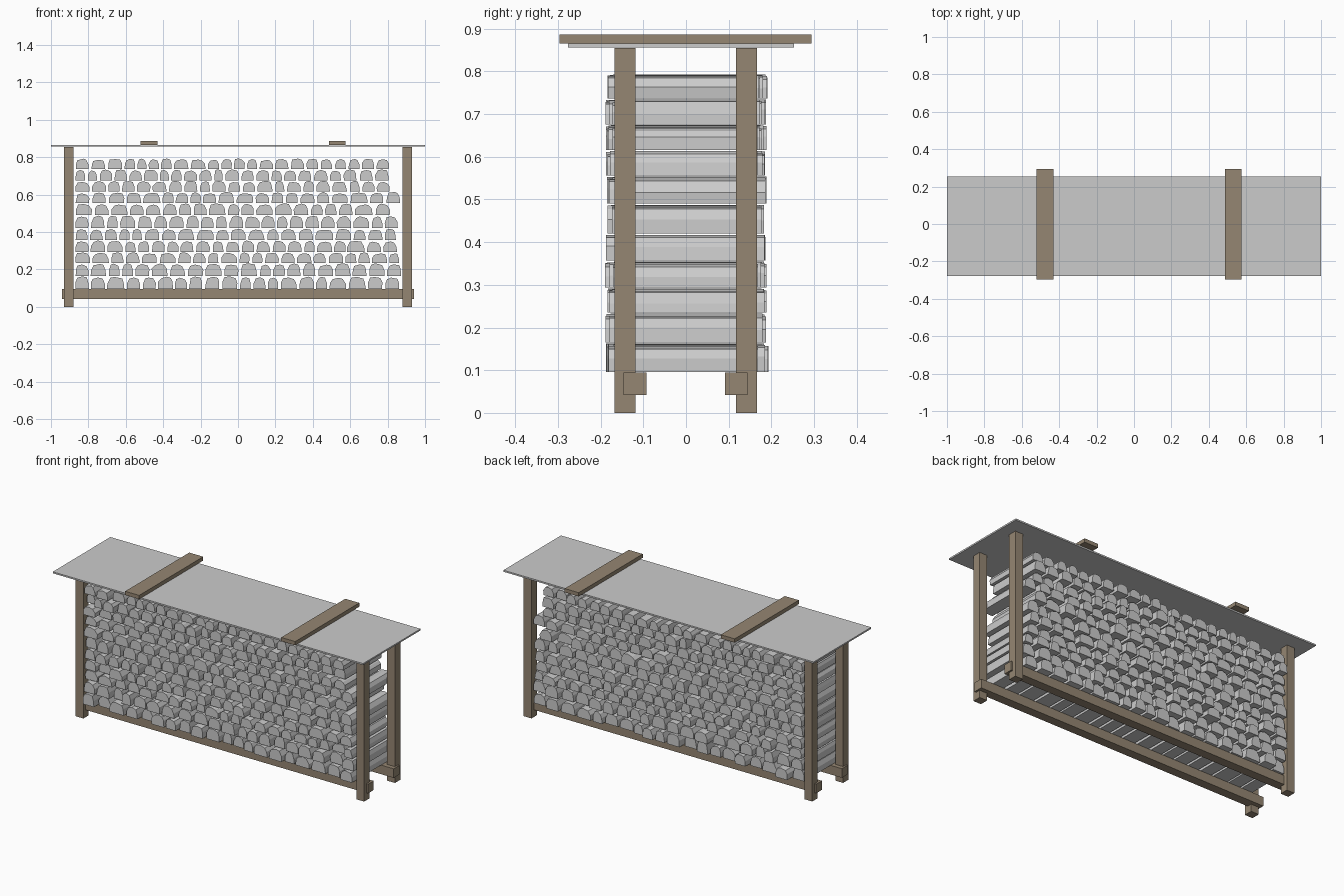
import bpy, bmesh, random

if "Cube" in bpy.data.objects:
    bpy.data.objects.remove(bpy.data.objects["Cube"])

random.seed(11)
wood = bpy.data.materials.new("weathered_wood")
wood.diffuse_color = (0.30, 0.24, 0.17, 1)
wood.use_nodes = True
wood.node_tree.nodes["Principled BSDF"].inputs["Base Color"].default_value = wood.diffuse_color


def finish(name, bm, mat=None):
    bmesh.ops.recalc_face_normals(bm, faces=bm.faces)
    me = bpy.data.meshes.new(name)
    bm.to_mesh(me)
    bm.free()
    ob = bpy.data.objects.new(name, me)
    bpy.context.collection.objects.link(ob)
    if mat:
        me.materials.append(mat)
    return ob


def box(name, x0, x1, y0, y1, z0, z1, mat=None):
    bm = bmesh.new()
    bmesh.ops.create_cube(bm, size=1)
    for v in bm.verts:
        v.co = (x0 if v.co.x < 0 else x1,
                y0 if v.co.y < 0 else y1,
                z0 if v.co.z < 0 else z1)
    return finish(name, bm, mat)


def add_log(bm, cx, w, z, h, y0, y1):
    # split log: flat base, slightly leaning sides, faceted bark on top
    r = random.uniform
    a = w / 2
    prof = [(-a * r(0.9, 1), 0), (a * r(0.9, 1), 0),
            (a * r(0.85, 1), h * r(0.42, 0.6)),
            (a * r(0.55, 0.75), h * r(0.84, 0.94)),
            (a * r(-0.2, 0.2), h),
            (-a * r(0.55, 0.75), h * r(0.84, 0.94)),
            (-a * r(0.85, 1), h * r(0.42, 0.6))]
    front = [bm.verts.new((cx + x, y0, z + dz)) for x, dz in prof]
    back = [bm.verts.new((cx + x, y1, z + dz)) for x, dz in prof]
    bm.faces.new(front)
    bm.faces.new(back[::-1])
    n = len(prof)
    for i in range(n):
        j = (i + 1) % n
        bm.faces.new((front[i], back[i], back[j], front[j]))


# corner posts and ground rails
for side, s in (("left", -1), ("right", 1)):
    x0, x1 = sorted((s * 0.88, s * 0.93))
    box(side + "_front_post", x0, x1, -0.167, -0.118, 0, 0.855, wood)
    box(side + "_back_post", x0, x1, 0.117, 0.166, 0, 0.855, wood)
box("front_rail", -0.94, 0.94, -0.146, -0.093, 0.042, 0.095, wood)
box("back_rail", -0.94, 0.94, 0.091, 0.144, 0.042, 0.095, wood)

# roof sheet with two battens
box("roof_sheet", -1, 1, -0.277, 0.253, 0.856, 0.865)
box("left_roof_batten", -0.52, -0.43, -0.296, 0.294, 0.865, 0.887, wood)
box("right_roof_batten", 0.486, 0.576, -0.296, 0.294, 0.865, 0.887, wood)

# stacked rows of split logs
levels = [.096, .165, .235, .294, .357, .420, .490, .556, .616, .676, .737, .795]
ends = [.87, .88, .87, .855, .85, .86, .82, .875, .815, .81, .815]
counts = [20, 20, 21, 21, 20, 21, 19, 20, 21, 22, 22]
for k, (end, count) in enumerate(zip(ends, counts)):
    bm = bmesh.new()
    z, room = levels[k], levels[k + 1] - levels[k]
    pitches = [random.uniform(0.8, 1.25) for _ in range(count)]
    unit = (end + 0.875) / sum(pitches)
    x = -0.875
    for p in pitches:
        pitch = p * unit
        w = pitch - random.uniform(0.006, 0.014)
        mid, half = random.uniform(-0.017, 0.017), random.uniform(0.166, 0.176)
        add_log(bm, x + pitch / 2, w, z, room - random.uniform(0.002, 0.010),
                mid - half, mid + half)
        x += pitch
    finish("log_row_%d" % (k + 1), bm)
